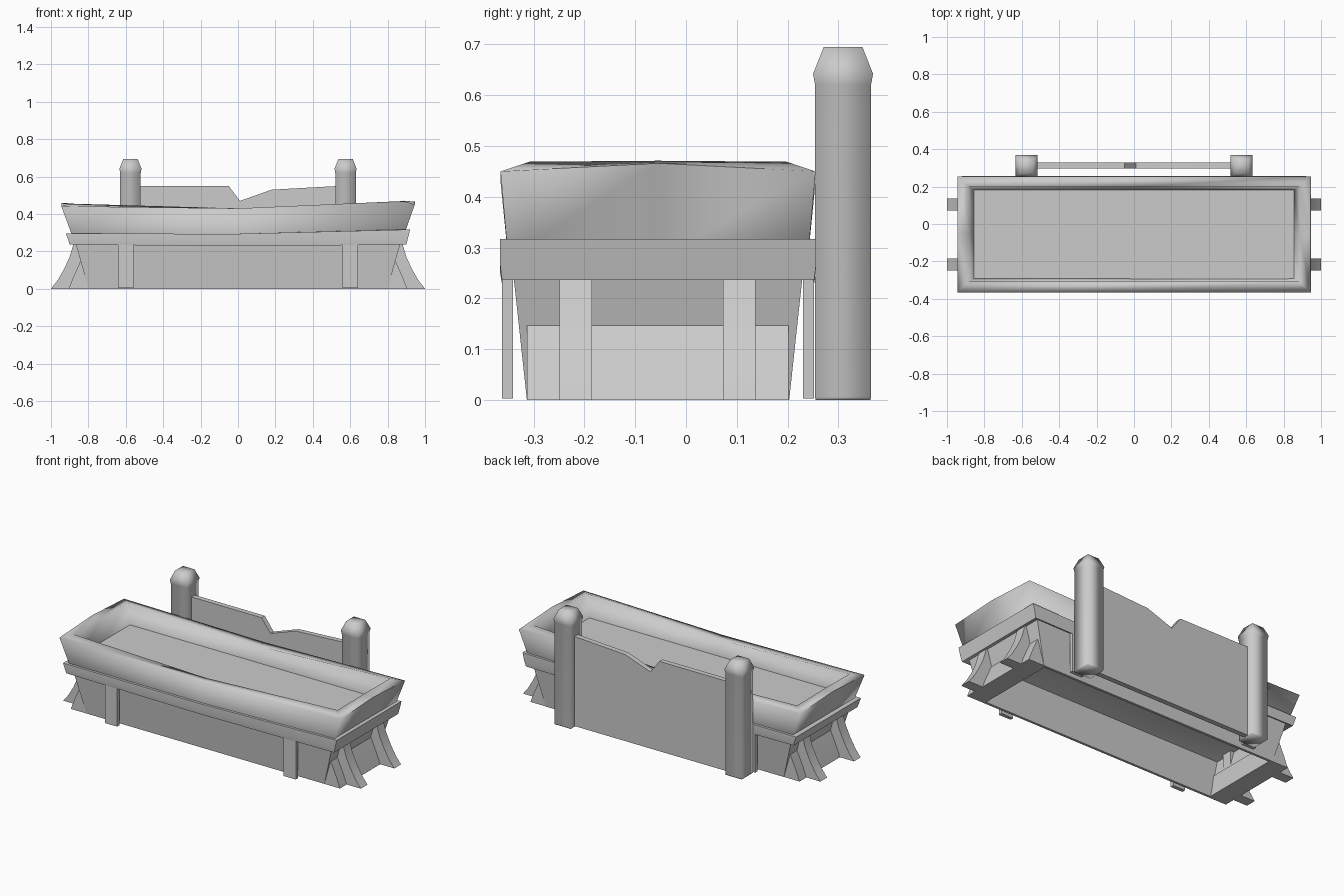
import bpy, bmesh
from math import radians

if "Cube" in bpy.data.objects:
    bpy.data.objects.remove(bpy.data.objects["Cube"], do_unlink=True)

stone = bpy.data.materials.new("grey_stone")
stone.use_nodes = True
GREY = (0.6, 0.6, 0.6, 1)
stone.diffuse_color = GREY
stone.node_tree.nodes["Principled BSDF"].inputs["Base Color"].default_value = GREY

MID_Y = -0.055  # centre line of the trough


def finish(name, bm, angle):
    bmesh.ops.recalc_face_normals(bm, faces=bm.faces)
    mesh = bpy.data.meshes.new(name)
    bm.to_mesh(mesh)
    bm.free()
    mesh.materials.append(stone)
    obj = bpy.data.objects.new(name, mesh)
    bpy.context.collection.objects.link(obj)
    bpy.ops.object.select_all(action='DESELECT')
    obj.select_set(True)
    bpy.context.view_layer.objects.active = obj
    bpy.ops.object.shade_smooth_by_angle(angle=radians(angle))


def loft(name, rings, angle=40, closed=False, caps=True):
    """Skin a list of point rings into one mesh."""
    bm = bmesh.new()
    loops = [[bm.verts.new(p) for p in ring] for ring in rings]
    pairs = list(zip(loops, loops[1:]))
    if closed:
        pairs.append((loops[-1], loops[0]))
    n = len(loops[0])
    for a, b in pairs:
        for i in range(n):
            j = (i + 1) % n
            bm.faces.new((a[i], a[j], b[j], b[i]))
    if caps:
        bm.faces.new(loops[0])
        bm.faces.new(loops[-1])
    finish(name, bm, angle)


def prism(name, profile, axis, lo, hi, angle=40):
    """Extrude a profile in (x or y, z) along the other horizontal axis."""
    def place(u, z, t):
        return (t, u, z) if axis == 'x' else (u, t, z)
    loft(name, [[place(u, z, t) for u, z in profile] for t in (lo, hi)], angle)


def rect(hx, hy, z, cx=0, cy=MID_Y):
    return [(cx - hx, cy - hy, z), (cx + hx, cy - hy, z),
            (cx + hx, cy + hy, z), (cx - hx, cy + hy, z)]


def oblong(hx, hy, right, mid, left, lift=0):
    """Rectangle ring whose height varies along x; lift raises the end midpoints."""
    y0, y1 = MID_Y - hy, MID_Y + hy
    return [(-hx, y0, right), (0, y0, mid), (hx, y0, left), (hx, MID_Y, left + lift),
            (hx, y1, left), (0, y1, mid), (-hx, y1, right), (-hx, MID_Y, right + lift)]


# Basin: flared walls, broad rim sloping up to its inner edge, steep inside
loft("basin", [
    oblong(0.885, 0.295, 0.28, 0.28, 0.28),
    oblong(0.945, 0.31, 0.442, 0.43, 0.45, 0.016),
    oblong(0.885, 0.253, 0.455, 0.428, 0.469, 0.002),
    oblong(0.853, 0.237, 0.33, 0.33, 0.33),
], 95, caps=False)

# Filling surface
prism("filling", [(-0.855, 0.32), (0.855, 0.32), (0.855, 0.335), (-0.855, 0.335)],
      'y', MID_Y - 0.239, MID_Y + 0.239)

# Band below the basin, rounded in underneath
loft("lower_band", [
    oblong(0.86, 0.28, 0.25, 0.25, 0.25),
    oblong(0.90, 0.307, 0.236, 0.228, 0.236),
    oblong(0.908, 0.311, 0.262, 0.252, 0.268),
    oblong(0.92, 0.311, 0.295, 0.294, 0.317),
    oblong(0.87, 0.285, 0.295, 0.294, 0.317),
], 80)

# Open-bottomed base, narrowing toward the ground
loft("base", [rect(0.80, 0.258, 0), rect(0.87, 0.285, 0.25),
              rect(0.855, 0.27, 0.25), rect(0.785, 0.243, 0)],
     60, closed=True, caps=False)

for side, label in ((-1, "front"), (1, "back")):
    # Thin legs standing just clear of the long walls
    near, far = MID_Y + side * 0.285, MID_Y + side * 0.307
    for s, end in ((-1, "right"), (1, "left")):
        prism(f"{label}_{end}_leg", [(near, 0.003), (far, 0.003), (far, 0.245), (near, 0.245)],
              'x', *sorted((s * 0.56, s * 0.642)))

for s, end in ((-1, "right"), (1, "left")):
    # Flared end panel
    panel = [(0.79, 0), (0.905, 0), (0.882, 0.06), (0.843, 0.147), (0.82, 0.147)]
    prism(end + "_end_panel", [(s * x, z) for x, z in panel],
          'y', MID_Y - 0.258, MID_Y + 0.257)

    # Splayed feet
    foot = [(0.82, 0), (1.0, 0), (0.965, 0.045), (0.933, 0.1), (0.9, 0.17),
            (0.877, 0.25), (0.83, 0.25), (0.83, 0.12)]
    for y, label in ((-0.217, "front"), (0.105, "back")):
        prism(f"{end}_{label}_splayed_foot", [(s * x, z) for x, z in foot],
              'y', y - 0.032, y + 0.032)

    # Back post with a flared, tapered cap, softly shaded around
    loft(end + "_post", [rect(r, r, z, s * 0.575, 0.309) for r, z in
                         ((0.054, 0), (0.055, 0.006), (0.055, 0.62),
                          (0.059, 0.642), (0.038, 0.695))], 91)

# Notched board between the posts
board = [(-0.54, 0.004), (0.54, 0.004), (0.54, 0.55), (0.18, 0.53), (0.01, 0.47),
         (-0.05, 0.55), (-0.54, 0.55)]
prism("back_board", board, 'y', 0.297, 0.328)
